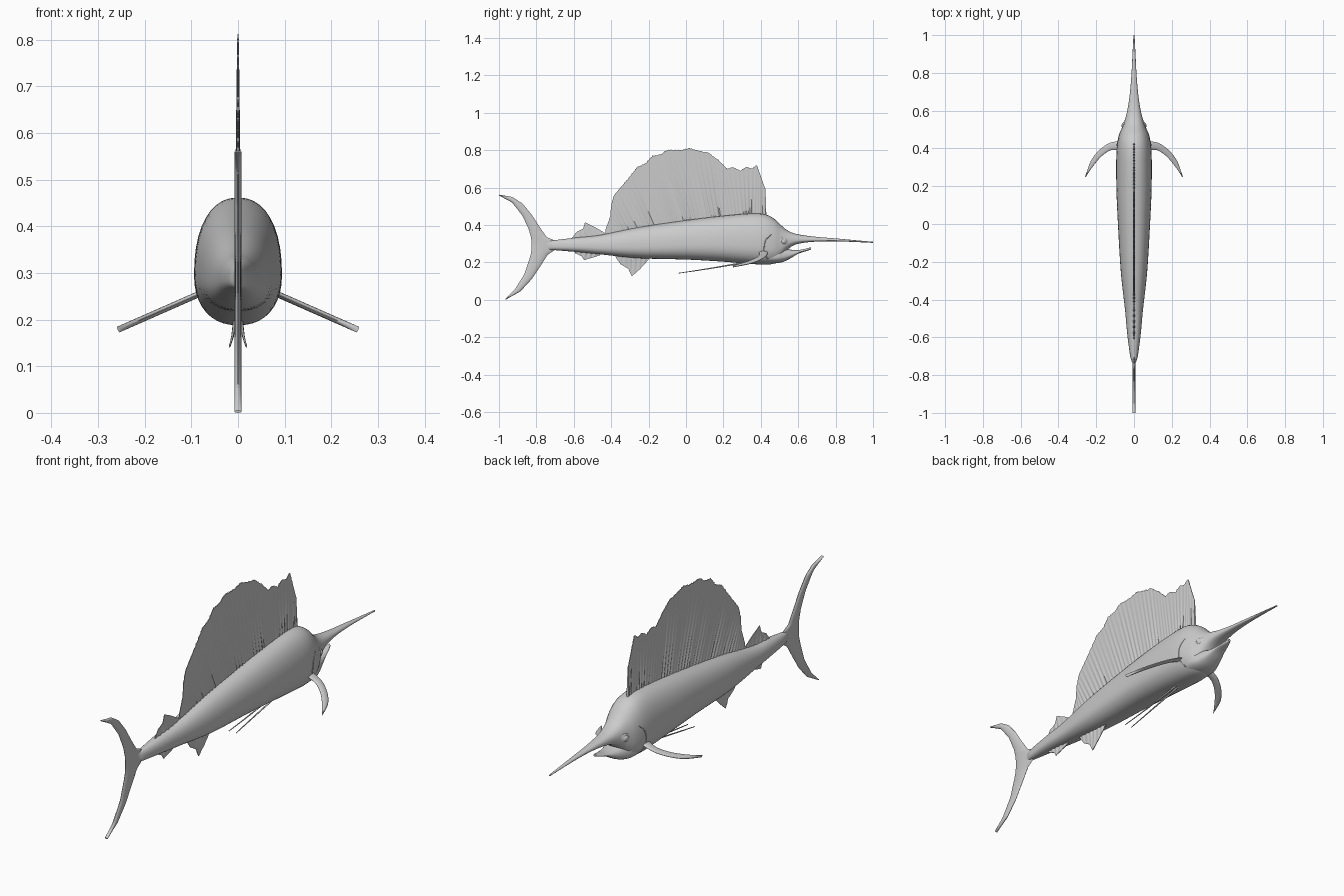
import bpy, bmesh, math, random
from mathutils import Vector

if "Cube" in bpy.data.objects:
    bpy.data.objects.remove(bpy.data.objects["Cube"])

random.seed(4)
POWER = 2.3   # superellipse exponent of the body sections
LOW = 0.38    # height fraction of the widest point


def add_mesh(name, bm, angle=40):
    bmesh.ops.recalc_face_normals(bm, faces=bm.faces)
    me = bpy.data.meshes.new(name)
    bm.to_mesh(me)
    bm.free()
    ob = bpy.data.objects.new(name, me)
    bpy.context.collection.objects.link(ob)
    bpy.ops.object.select_all(action='DESELECT')
    ob.select_set(True)
    bpy.context.view_layer.objects.active = ob
    bpy.ops.object.shade_smooth_by_angle(angle=math.radians(angle))
    return ob


def spline(rows, sub):
    """Catmull-Rom through rows of numbers."""
    out = []
    for i in range(len(rows) - 1):
        a, b, c, d = (rows[max(0, min(len(rows) - 1, i + k))] for k in (-1, 0, 1, 2))
        for s in range(sub):
            t = s / sub
            out.append([0.5 * (2 * q + (r - p) * t + (2 * p - 5 * q + 4 * r - w) * t * t
                               + (3 * q - p - 3 * r + w) * t ** 3)
                        for p, q, r, w in zip(a, b, c, d)])
    return out + [list(rows[-1])]


def loft(name, stations, seg=40, sub=5):
    """Skin of rounded sections; station = (y, top z, bottom z, half width)."""
    bm, rings = bmesh.new(), []
    for y, top, bot, w in spline(stations, sub):
        mid, ring = bot + LOW * (top - bot), []
        for k in range(seg):
            a = 2 * math.pi * k / seg
            c, s = math.cos(a), math.sin(a)
            x = math.copysign(abs(c) ** (2 / POWER), c) * w
            h = math.copysign(abs(s) ** (2 / POWER), s)
            ring.append(bm.verts.new((x, y, mid + h * (top - mid if h > 0 else mid - bot))))
        rings.append(ring)
    for r0, r1 in zip(rings, rings[1:]):
        for k in range(seg):
            bm.faces.new((r0[k], r0[(k + 1) % seg], r1[(k + 1) % seg], r1[k]))
    bm.faces.new(rings[0])
    bm.faces.new(rings[-1])
    return add_mesh(name, bm, 60)


def along(pts, t):
    """Point at length fraction t of a polyline."""
    lens = [(b - a).length for a, b in zip(pts, pts[1:])]
    d = t * sum(lens)
    for a, b, l in zip(pts, pts[1:], lens):
        if d <= l:
            return a.lerp(b, d / l if l else 0)
        d -= l
    return pts[-1].copy()


def fin(name, base, edge, thick, normal=(1, 0, 0), cols=48, rows=8, rays=0, lens=False, lean=1.0, rag=0.0):
    """Closed thin fin between a base line and an outer edge, optionally ribbed."""
    n, bm, sides = Vector(normal).normalized(), bmesh.new(), ([], [])
    amp = [random.uniform(0.2, 0.9) for _ in range(rays + 1)]
    for i in range(cols + 1):
        u = i / cols
        a, b = along(base, u ** lean), along(edge, u)
        b = b + (b - a) * random.uniform(-rag, rag)
        rib = 1 + amp[int(u * rays)] * math.cos(2 * math.pi * u * rays) if rays else 1
        for sgn, side in zip((1, -1), sides):
            col = []
            for j in range(rows + 1):
                v = j / rows
                t = math.sqrt(max(0, math.sin(math.pi * v))) if lens else (1 - v) * 0.8 + 0.2
                col.append(bm.verts.new(a.lerp(b, v) + n * sgn * (thick * t * rib + 0.0006)))
            side.append(col)
    for s in sides:
        for c0, c1 in zip(s, s[1:]):
            for j in range(rows):
                bm.faces.new((c0[j], c1[j], c1[j + 1], c0[j + 1]))
    p, q = sides
    for j in range(rows):
        for i in (0, cols):
            bm.faces.new((p[i][j], p[i][j + 1], q[i][j + 1], q[i][j]))
    for i in range(cols):
        for j in (0, rows):
            bm.faces.new((p[i][j], p[i + 1][j], q[i + 1][j], q[i][j]))
    return add_mesh(name, bm)


def tube(name, pts, radius, tip=1.0):
    cu = bpy.data.curves.new(name, 'CURVE')
    cu.dimensions, cu.bevel_depth, cu.bevel_resolution, cu.use_fill_caps = '3D', radius, 2, True
    sp = cu.splines.new('POLY')
    rows = spline(pts, 6)
    sp.points.add(len(rows) - 1)
    for i, r in enumerate(rows):
        sp.points[i].co = (*r, 1)
        sp.points[i].radius = 1 + (tip - 1) * i / (len(rows) - 1)
    ob = bpy.data.objects.new(name, cu)
    bpy.context.collection.objects.link(ob)


def yz(*pts):
    return [Vector((0, y, z)) for y, z in pts]


# Body with the long bill
BODY = [(-.77, .31, .275, .004), (-.735, .315, .268, .009), (-.70, .319, .265, .02), (-.58, .333, .255, .036),
        (-.46, .346, .243, .047), (-.25, .388, .222, .07), (0, .425, .215, .085), (.18, .447, .205, .093),
        (.34, .461, .192, .094), (.42, .457, .188, .090), (.47, .434, .193, .08), (.505, .402, .215, .066),
        (.535, .376, .258, .054), (.57, .358, .288, .043), (.62, .346, .303, .032), (.70, .336, .311, .021),
        (.80, .328, .312, .013), (.90, .319, .309, .008), (1.0, .31, .304, .003)]
loft("body_and_bill", BODY)

# Lower jaw
loft("lower_jaw", [(.42, .29, .195, .07), (.48, .288, .195, .068), (.52, .278, .203, .056), (.56, .268, .222, .042),
                   (.60, .266, .246, .029), (.64, .273, .259, .017), (.668, .281, .268, .006)], 28)


def surface_x(y, z):
    """Half width of the body skin at a given y and z."""
    _, top, bot, w = min(spline(BODY, 20), key=lambda r: abs(r[0] - y))
    mid = bot + LOW * (top - bot)
    h = (z - mid) / (top - mid if z > mid else mid - bot)
    return w * max(0, 1 - abs(h) ** POWER) ** (1 / POWER)


# Sail
fin("sail", yz((.43, .44), (.2, .42), (-.1, .38), (-.43, .33)),
    yz((.425, .59), (.405, .645), (.38, .72), (.35, .70), (.32, .71), (.29, .69), (.25, .71), (.22, .70),
       (.17, .75), (.12, .785), (.07, .795), (.02, .81), (-.03, .80), (-.10, .80), (-.14, .775), (-.18, .77),
       (-.22, .725), (-.26, .71), (-.30, .66), (-.34, .61), (-.385, .56), (-.40, .505), (-.405, .445), (-.43, .375)),
    .0035, cols=264, rows=16, rays=44, lean=1.2, rag=.008)

# Small rear fins above and below
fin("rear_dorsal_fin", yz((-.42, .33), (-.60, .31)),
    yz((-.43, .355), (-.49, .39), (-.54, .415), (-.55, .38), (-.585, .362), (-.61, .33)), .004, rays=6)
fin("front_anal_fin", yz((-.19, .24), (-.38, .25)),
    yz((-.20, .215), (-.22, .192), (-.245, .165), (-.29, .125), (-.308, .165), (-.35, .19), (-.375, .225)), .004, rays=7)
fin("rear_anal_fin", yz((-.45, .26), (-.59, .27)),
    yz((-.46, .238), (-.50, .225), (-.545, .212), (-.558, .232), (-.595, .25)), .004, rays=5)

# Tail lobes
fin("tail_upper_lobe",
    yz((-1.0, .562), (-.93, .55), (-.875, .515), (-.825, .455), (-.78, .385), (-.745, .335), (-.70, .316), (-.69, .29)),
    yz((-1.0, .558), (-.93, .52), (-.875, .45), (-.84, .375), (-.828, .33), (-.825, .29)), .007, cols=40, lens=True)
fin("tail_lower_lobe",
    yz((-.965, 0), (-.885, .045), (-.825, .11), (-.775, .185), (-.74, .24), (-.70, .267), (-.69, .29)),
    yz((-.965, .005), (-.915, .055), (-.865, .135), (-.838, .215), (-.828, .25), (-.825, .29)), .007, cols=40, lens=True)

# Paired parts
for side, s in (("right", 1), ("left", -1)):
    def pec(pts):
        return [Vector((s * x, y, .252 - .44 * (x - .09))) for x, y, _ in spline([(*p, 0) for p in pts], 5)]
    fin("pectoral_fin_" + side,
        pec([(.07, .435), (.10, .436), (.14, .424), (.19, .385), (.23, .33), (.258, .25)]),
        pec([(.07, .385), (.10, .392), (.13, .388), (.17, .36), (.21, .315), (.255, .252)]),
        .006, normal=(.44 * s, 0, 1), lens=True)
    tube("pelvic_filament_" + side, [(s * .006, .34, .205), (s * .008, .25, .188), (s * .012, .1, .163),
                                     (s * .018, -.04, .142)], .005, .35)
    tube("gill_edge_" + side, [(s * (surface_x(y, z) - .001), y, z) for y, z in
                               ((.455, .35), (.428, .32), (.418, .28), (.422, .245), (.44, .215))], .003)
    ex = s * (surface_x(.525, .312) - .003)
    for part, r, depth in (("eye_rim_", .022, .006), ("eye_", .015, .011)):
        bm = bmesh.new()
        bmesh.ops.create_uvsphere(bm, u_segments=24, v_segments=12, radius=1)
        for v in bm.verts:
            v.co = Vector((ex + v.co.x * depth - s * .35 * v.co.y * r, .525 + v.co.y * r, .312 + v.co.z * r))
        add_mesh(part + side, bm)
